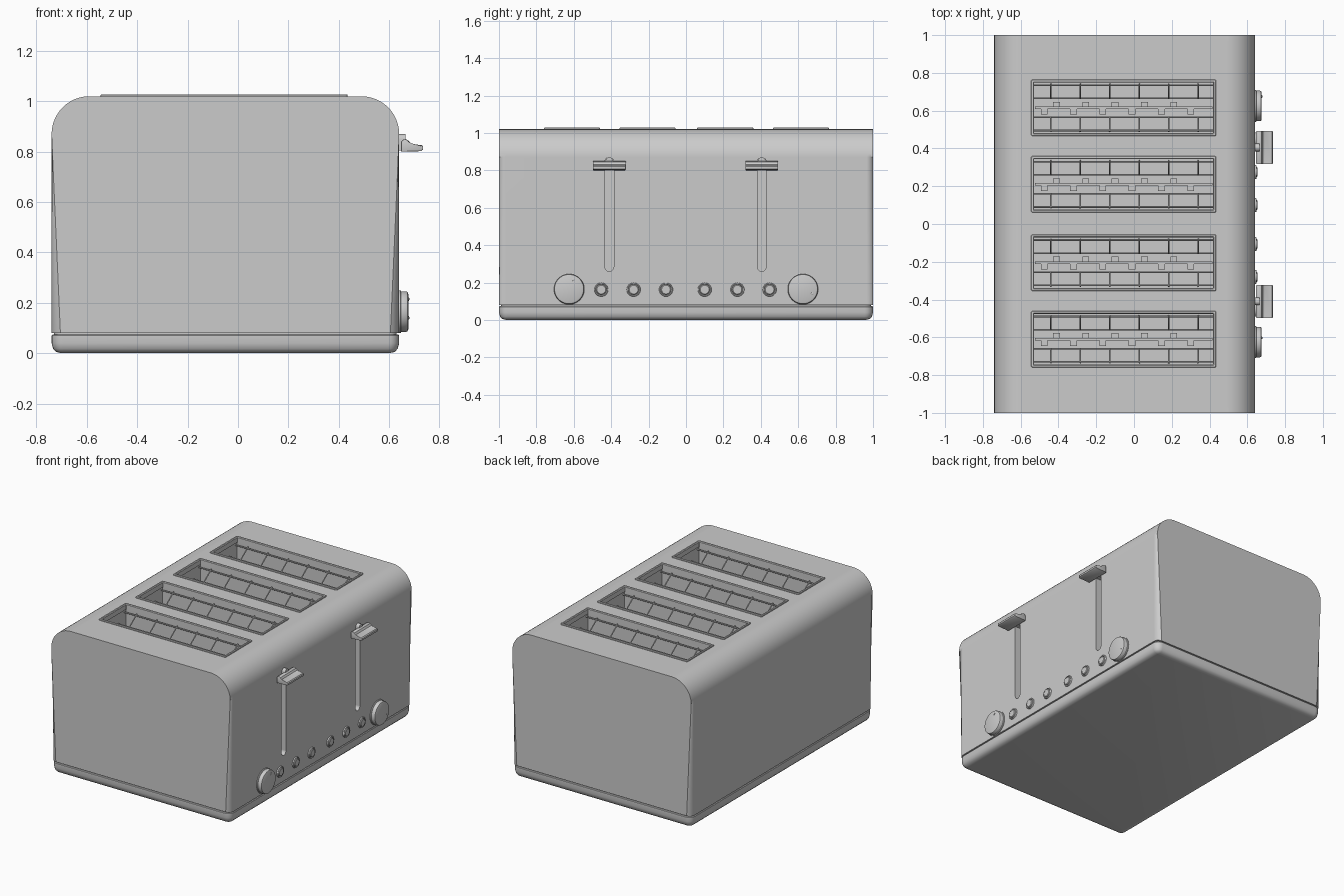
import bpy, bmesh, math

if "Cube" in bpy.data.objects:
    bpy.data.objects.remove(bpy.data.objects["Cube"])

X0, X1 = -0.74, 0.64               # body extent in x
SX0, SX1 = -0.545, 0.435           # bread slot extent in x
SLOT_Y = (-0.61, -0.205, 0.21, 0.615)


def finish(name, bm, angle=35):
    bmesh.ops.recalc_face_normals(bm, faces=bm.faces)
    me = bpy.data.meshes.new(name)
    bm.to_mesh(me)
    bm.free()
    ob = bpy.data.objects.new(name, me)
    bpy.context.collection.objects.link(ob)
    smooth(ob, angle)
    return ob


def smooth(ob, angle=35):
    bpy.ops.object.select_all(action='DESELECT')
    ob.select_set(True)
    bpy.context.view_layer.objects.active = ob
    bpy.ops.object.shade_smooth_by_angle(angle=math.radians(angle))


def skin(bm, loops, closed=False):
    """Bridge equal-length point loops; cap the ends unless closed."""
    rings = [[bm.verts.new(p) for p in lp] for lp in loops]
    n = len(rings[0])
    pairs = list(zip(rings, rings[1:])) + ([(rings[-1], rings[0])] if closed else [])
    for a, b in pairs:
        for i in range(n):
            j = (i + 1) % n
            bm.faces.new((a[i], a[j], b[j], b[i]))
    if not closed:
        bm.faces.new(rings[0][::-1])
        bm.faces.new(rings[-1])


def prism(bm, pts, axis, a, b):
    put = (lambda t, u, v: (t, u, v)) if axis == 'x' else (lambda t, u, v: (u, t, v))
    skin(bm, [[put(t, u, v) for u, v in pts] for t in (a, b)])


def box(bm, x0, x1, y0, y1, z0, z1):
    prism(bm, [(y0, z0), (y1, z0), (y1, z1), (y0, z1)], 'x', x0, x1)


def arc(cx, cy, r, a0, a1, n):
    return [(cx + r * math.cos(math.radians(a0 + (a1 - a0) * i / n)),
             cy + r * math.sin(math.radians(a0 + (a1 - a0) * i / n))) for i in range(n + 1)]


def round_rect(x0, x1, y0, y1, r, inset, z):
    x0, x1, y0, y1 = x0 + inset, x1 - inset, y0 + inset, y1 - inset
    r = max(r - inset, 0.003)
    pts = (arc(x1 - r, y1 - r, r, 0, 90, 5) + arc(x0 + r, y1 - r, r, 90, 180, 5)
           + arc(x0 + r, y0 + r, r, 180, 270, 5) + arc(x1 - r, y0 + r, r, 270, 360, 5))
    return [(x, y, z) for x, y in pts]


def lathe(bm, prof, y, z, n=40):
    """Turned part with its axis along x; prof is (radius, x)."""
    skin(bm, [[(x, y + r * math.cos(i * math.tau / n), z + r * math.sin(i * math.tau / n))
               for i in range(n)] for r, x in prof])


# Housing: rounded profile along y with softened end edges
bm = bmesh.new()
R, TOP, LOW = 0.15, 1.02, 0.08
prism(bm, [(X0, LOW), (X1, LOW)] + arc(X1 - R, TOP - R, R, 0, 90, 12)
      + arc(X0 + R, TOP - R, R, 90, 180, 12), 'y', -1, 1)
ends = [e for e in bm.edges
        if abs(e.verts[0].co.y - e.verts[1].co.y) < 1e-5
        and not all(v.co.z < LOW + 0.001 for v in e.verts)]
bmesh.ops.bevel(bm, geom=ends, offset=0.035, segments=5, profile=0.5, affect='EDGES')
body = finish("housing", bm)

# Cutter: toasting cavities and lever slits
bm = bmesh.new()
for y in SLOT_Y:
    box(bm, SX0 + 0.01, SX1 - 0.01, y - 0.14, y + 0.14, 0.2, 1.2)
for y in (-0.41, 0.405):
    prism(bm, arc(y, 0.845, 0.024, 0, 180, 10) + arc(y, 0.284, 0.024, 180, 360, 10), 'x', 0.58, 0.8)
cutter = finish("opening_cutter", bm)
cutter.hide_render = True
mod = body.modifiers.new("openings", 'BOOLEAN')
mod.object, mod.operation, mod.solver = cutter, 'DIFFERENCE', 'EXACT'
bpy.context.view_layer.objects.active = body
bpy.ops.object.modifier_apply(modifier="openings")
bpy.data.objects.remove(cutter)
smooth(body)
wn = body.modifiers.new("flat_normals", 'WEIGHTED_NORMAL')
wn.keep_sharp = True

# Base tray with rounded underside and a thin neck under the housing
bm = bmesh.new()
skin(bm, [round_rect(X0, X1, -1, 1, 0.045, i, z) for i, z in
          ((0.04, 0), (0.018, 0.005), (0.006, 0.018), (0, 0.04), (0, 0.07),
           (0.004, 0.074), (0.01, 0.074), (0.01, 0.085))])
finish("base_tray", bm)

# Raised slot rims
bm = bmesh.new()
for y in SLOT_Y:
    skin(bm, [round_rect(SX0, SX1, y - 0.15, y + 0.15, 0.01, i, z) for i, z in
              ((0, 1.01), (0, 1.025), (0.003, 1.028), (0.012, 1.028), (0.016, 1.023), (0.016, 0.99),
               (0.009, 0.99))], closed=True)
finish("slot_rims", bm)

# Bread guide wires: bent uprights and long rails on both sides of each slot
cu = bpy.data.curves.new("guide_wires", 'CURVE')
cu.dimensions = '3D'
cu.bevel_depth, cu.bevel_resolution, cu.use_fill_caps = 0.0045, 1, True


def wire(pts):
    sp = cu.splines.new('POLY')
    sp.points.add(len(pts) - 1)
    for p, co in zip(sp.points, pts):
        p.co = (*co, 1)


for y in SLOT_Y:
    for s in (-1, 1):
        for i in range(6):
            x = -0.44 + 0.156 * i
            wire([(x, y + s * d, z) for d, z in ((0.125, 0.985), (0.05, 0.93), (0.05, 0.3), (0.125, 0.22))])
        for d, z in ((0.12, 0.975), (0.05, 0.92), (0.05, 0.6)):
            wire([(SX0 + 0.012, y + s * d, z), (SX1 - 0.012, y + s * d, z)])
wires = bpy.data.objects.new("guide_wires", cu)
bpy.context.collection.objects.link(wires)
bpy.ops.object.select_all(action='DESELECT')
wires.select_set(True)
bpy.context.view_layer.objects.active = wires
bpy.ops.object.convert(target='MESH')

# Bread carriers: a blade with tabs folded alternately to each side
bm = bmesh.new()
for y in SLOT_Y:
    box(bm, SX0 + 0.02, SX1 - 0.02, y - 0.006, y + 0.006, 0.5, 0.55)
    for i in range(6):
        x = -0.475 + 0.155 * i
        box(bm, x - 0.018, x + 0.018, y - 0.035, y, 0.545, 0.555)
        if i < 5:
            box(bm, x + 0.047, x + 0.083, y, y + 0.032, 0.51, 0.52)
finish("bread_carriers", bm)

# Lever handles: flat paddle with a raised root, plus a stem into the slit
for side, y in (("left", -0.41), ("right", 0.405)):
    bm = bmesh.new()
    prism(bm, [(0.647, 0.80), (0.725, 0.802), (0.735, 0.808), (0.735, 0.82), (0.73, 0.826),
               (0.695, 0.827), (0.683, 0.832), (0.676, 0.845), (0.665, 0.85), (0.655, 0.848),
               (0.647, 0.84)], 'y', y - 0.088, y + 0.088)
    caps = [e for e in bm.edges if abs(e.verts[0].co.y - e.verts[1].co.y) < 1e-5]
    bmesh.ops.bevel(bm, geom=caps, offset=0.004, segments=2, profile=0.5, affect='EDGES')
    prism(bm, arc(y, 0.85, 0.02, 0, 180, 10) + [(y - 0.02, 0.805), (y + 0.02, 0.805)], 'x', 0.59, 0.665)
    finish(side + "_lever", bm)

# Browning knobs with a small pointer dot
for side, y, dy, dz in (("left", -0.625, 0.022, 0.05), ("right", 0.625, 0.05, -0.025)):
    bm = bmesh.new()
    lathe(bm, [(0.085, 0.63), (0.085, 0.646), (0.081, 0.648), (0.081, 0.666),
               (0.078, 0.673), (0.07, 0.676)], y, 0.165, 48)
    lathe(bm, [(0.007, 0.67), (0.007, 0.678), (0.004, 0.68)], y + dy, 0.165 + dz, 12)
    finish(side + "_knob", bm)

# Push buttons with recessed ring around each cap
bm = bmesh.new()
for y in (-0.453, -0.28, -0.107, 0.1, 0.275, 0.447):
    lathe(bm, [(0.037, 0.63), (0.037, 0.645), (0.035, 0.648), (0.031, 0.648), (0.029, 0.643),
               (0.028, 0.643), (0.027, 0.65), (0.023, 0.653)], y, 0.162, 32)
finish("push_buttons", bm)
